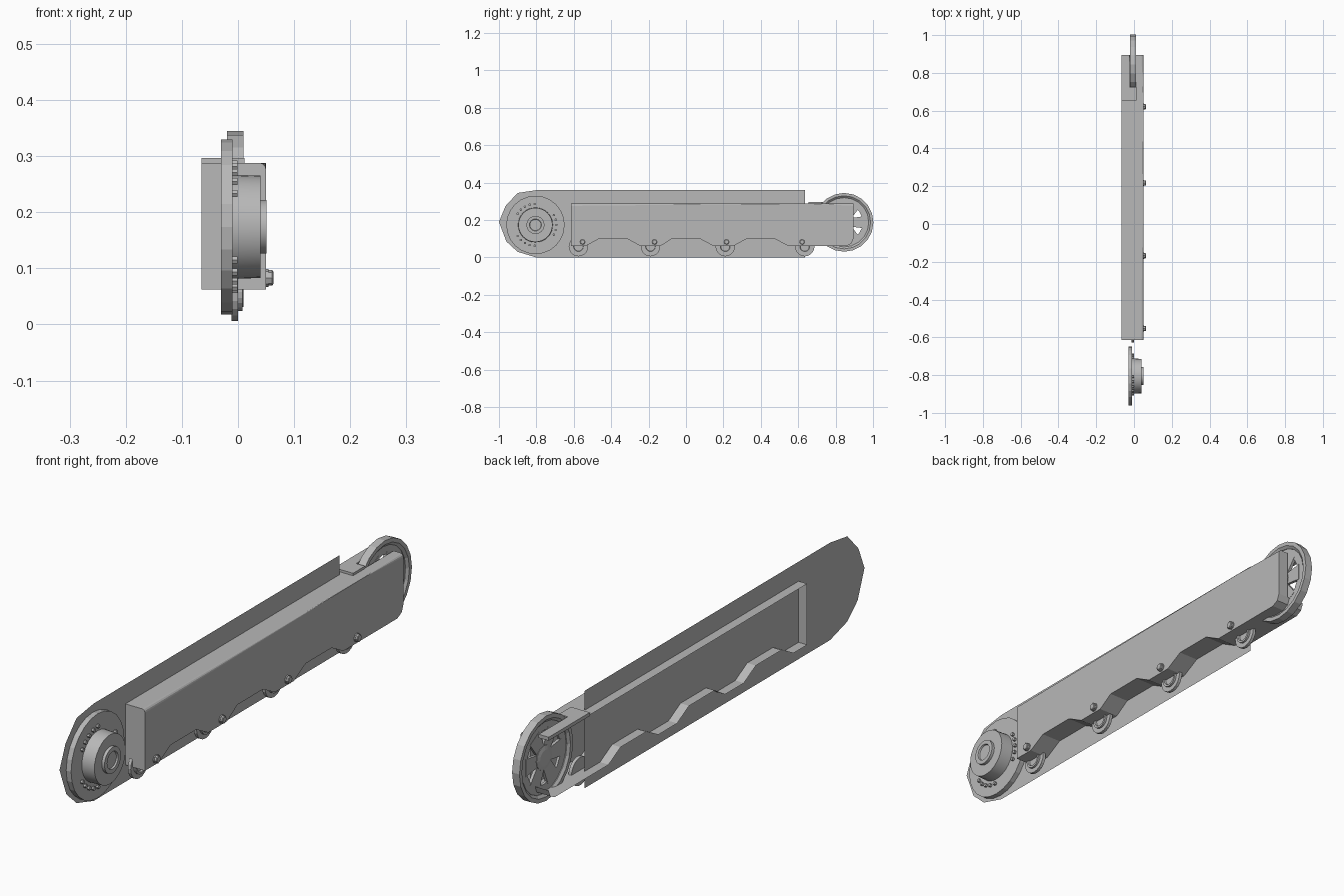
import bpy, bmesh
from math import sin, cos, pi, radians

cube = bpy.data.objects.get("Cube")
if cube:
    bpy.data.objects.remove(cube, do_unlink=True)

grey = bpy.data.materials.new("plain grey")
grey.use_nodes = True
grey.diffuse_color = (0.48, 0.48, 0.48, 1)
grey.node_tree.nodes["Principled BSDF"].inputs["Base Color"].default_value = grey.diffuse_color


def finish(name, bm, fix_normals=True):
    if fix_normals:
        bmesh.ops.recalc_face_normals(bm, faces=bm.faces)
    mesh = bpy.data.meshes.new(name)
    bm.to_mesh(mesh)
    bm.free()
    mesh.materials.append(grey)
    obj = bpy.data.objects.new(name, mesh)
    bpy.context.collection.objects.link(obj)
    return obj


def lathe(name, y, z, profile, sides, closed=False):
    """Spin (x, radius) points about an axis along x."""
    bm = bmesh.new()
    rings = [[bm.verts.new((x, y + r * cos(2 * pi * i / sides), z + r * sin(2 * pi * i / sides)))
              for i in range(sides)] for x, r in profile]
    pairs = list(zip(rings, rings[1:]))
    if closed:
        pairs.append((rings[-1], rings[0]))
    else:
        bm.faces.new(rings[0])
        bm.faces.new(rings[-1])
    for a, b in pairs:
        for i in range(sides):
            j = (i + 1) % sides
            bm.faces.new((a[i], a[j], b[j], b[i]))
    return finish(name, bm)


def prism(name, outline, x0, x1):
    """Extrude a (y, z) outline along x."""
    bm = bmesh.new()
    face = bm.faces.new([bm.verts.new((x0, y, z)) for y, z in outline])
    new = bmesh.ops.extrude_face_region(bm, geom=[face])["geom"]
    bmesh.ops.translate(bm, vec=(x1 - x0, 0, 0),
                        verts=[v for v in new if isinstance(v, bmesh.types.BMVert)])
    return finish(name, bm)


def box(name, lo, hi):
    bm = bmesh.new()
    bmesh.ops.create_cube(bm, size=1)
    for v in bm.verts:
        v.co = [(a + b) / 2 + c * (b - a) for a, b, c in zip(lo, hi, v.co)]
    return finish(name, bm)


# Flat backing sheet with a rounded front end
bm = bmesh.new()
sheet = [(0.635, 0), (0.635, 0.36), (-0.8, 0.36), (-0.9, 0.345), (-0.965, 0.275),
         (-1, 0.19), (-0.96, 0.085), (-0.9, 0.03), (-0.8, 0)]
bm.faces.new([bm.verts.new((-0.03, y, z)) for y, z in sheet])
finish("backing_sheet", bm, False)

# Open-backed frame shell with a notched lower edge
INNER, SLOT, OUTER = -0.065, 0.01, 0.05
TOP, LOW, NOTCH, END, STEP = 0.288, 0.062, 0.1, 0.895, 0.655
lower = [(-0.615, LOW), (-0.535, LOW)]
for y0, y1 in ((-0.465, -0.315), (-0.075, 0.075), (0.325, 0.475)):
    lower += [(y0, NOTCH), (y1, NOTCH), (y1 + 0.07, LOW), (y1 + 0.18, LOW)]
lower = lower[:-1] + [(0.86, LOW), (0.885, 0.075), (END, 0.1)]
outline = lower + [(END, TOP), (STEP, TOP), (-0.615, TOP)]
bm = bmesh.new()
rings = [[bm.verts.new((x, y, z)) for y, z in outline] for x in (INNER, SLOT, OUTER)]
bm.faces.new(rings[2])
n = len(outline)
for i in range(n):
    j = (i + 1) % n
    mid_y = (outline[i][0] + outline[j][0]) / 2
    mid_z = (outline[i][1] + outline[j][1]) / 2
    open_part = mid_y > STEP and mid_z > 0.1
    for a, b in zip(rings, rings[1:]):
        if not (open_part and a is rings[0]):
            bm.faces.new((a[i], a[j], b[j], b[i]))
edges = [e for e in bm.edges if all(v.co.x > 0.04 and v.co.z > 0.28 for v in e.verts)]
bmesh.ops.bevel(bm, geom=edges, offset=0.012, segments=3, affect='EDGES', profile=0.5)
loose = [v for v in bm.verts if not v.link_faces]
bmesh.ops.delete(bm, geom=loose, context='VERTS')
finish("frame_shell", bm)

# Raised cover around the idler slot
z0, z1 = TOP - 0.004, TOP + 0.009
box("cover_bridge", (INNER, STEP, z0), (0.012, 0.725, z1))
box("cover_side", (INNER, 0.725, z0), (-0.024, END, z1))

# Idler wheel at the back: rim, hub and spokes
WY, WZ = 0.845, 0.188
lathe("idler_rim", WY, WZ, [(-0.02, 0.157), (0.01, 0.157), (0.01, 0.142), (0.002, 0.132),
                            (-0.012, 0.132), (-0.02, 0.142)], 20, True)
lathe("idler_web", WY, WZ, [(-0.009, 0.135), (0, 0.135), (0, 0.1), (-0.009, 0.1)], 20, True)
lathe("idler_hub", WY, WZ, [(-0.016, 0.03), (-0.012, 0.045), (0.004, 0.045), (0.008, 0.03)], 16)
for k in range(6):
    a = radians(60 * k)
    pts = [(0.02, -0.02), (0.105, -0.032), (0.105, 0.032), (0.02, 0.02)]
    prism("idler_spoke", [(WY + r * cos(a) - s * sin(a), WZ + r * sin(a) + s * cos(a))
                          for r, s in pts], -0.01, 0.001)

# Drive hub at the front
DY, DZ = -0.805, 0.174
lathe("drive_disc", DY, DZ, [(-0.03, 0.156), (-0.01, 0.156)], 24)
drum = lathe("drive_drum", DY, DZ, [(-0.01, 0.093), (0.04, 0.091), (0.04, 0.048), (0.051, 0.048),
                                    (0.051, 0.032), (0.045, 0.03)], 32)
bpy.context.view_layer.objects.active = drum
drum.select_set(True)
bpy.ops.object.shade_smooth_by_angle(angle=radians(30))
drum.select_set(False)

# Small bolts in three groups around the drum
for group in (0, 120, 240):
    for step in range(-2, 3):
        a = radians(group + 14 * step)
        lathe("drive_bolt", DY + 0.112 * cos(a), DZ + 0.112 * sin(a),
              [(-0.01, 0.007), (-0.001, 0.007)], 6)

# Track rollers and the frame bolts above them
for y in (-0.575, -0.19, 0.21, 0.635):
    lathe("roller", y, 0.058, [(-0.012, 0.052), (0, 0.052), (0, 0.034), (0.008, 0.034),
                               (0.008, 0.026), (0.001, 0.024)], 20)
for y in (-0.553, -0.168, 0.217, 0.621):
    lathe("frame_bolt", y, 0.083, [(0.05, 0.016), (0.054, 0.016), (0.054, 0.014),
                                   (0.061, 0.014), (0.063, 0.011)], 8)
